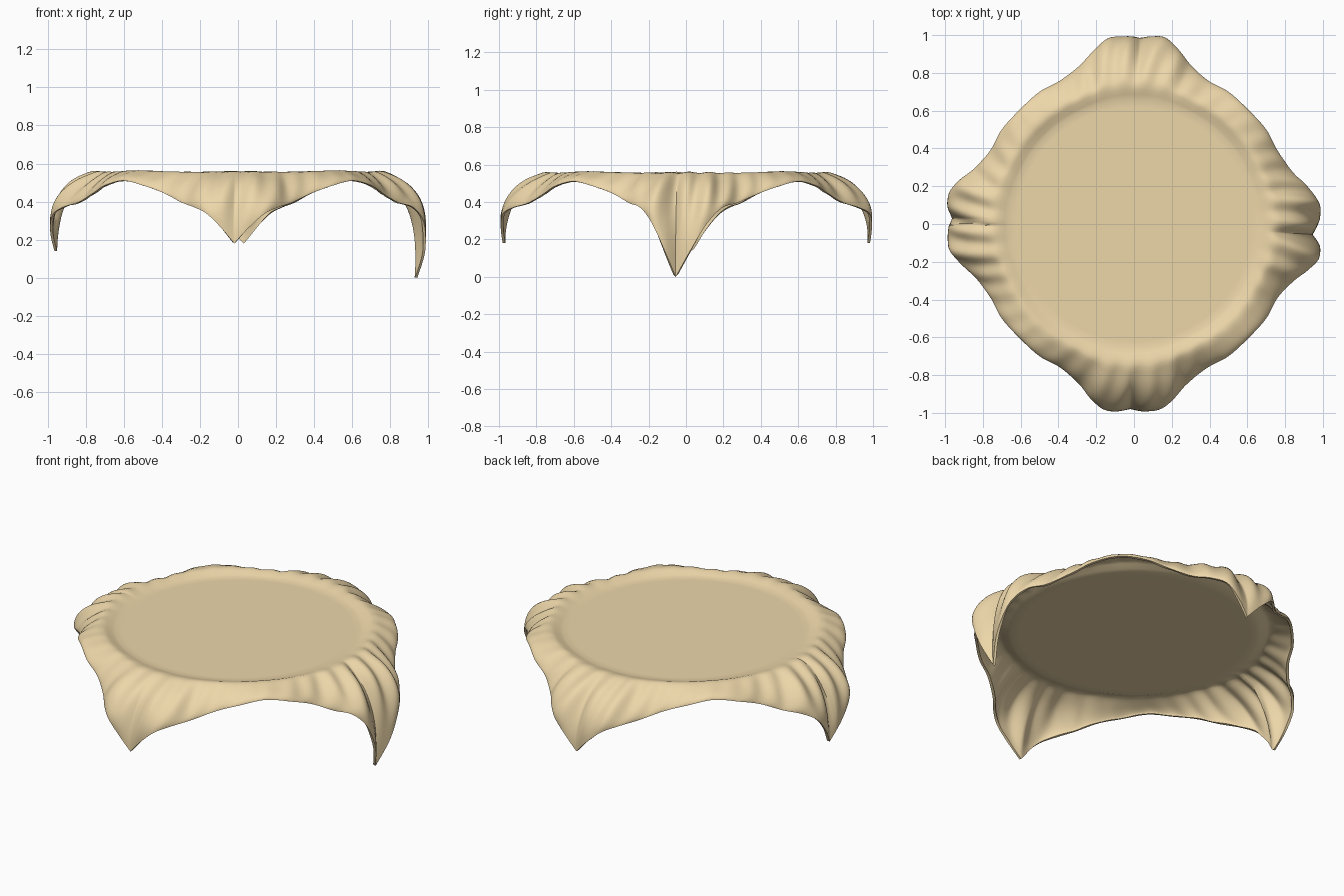
import bpy, bmesh, math
from mathutils import Vector

if "Cube" in bpy.data.objects:
    bpy.data.objects.remove(bpy.data.objects["Cube"])

# Hanging hem, from a corner tip to the middle of a side: sideways, outwards, height
HEM = [(0, .97, .18), (.07, .982, .26), (.15, .975, .335), (.22, .92, .37),
       (.29, .84, .395), (.39, .76, .445), (.5, .70, .485), (.605, .605, .51)]
# Corners (right, back, left, front): sideways shift, tip height, tip inset, push out, ripple
CORNERS = [(-.055, 0.0, .03, .002, .014), (-.03, .18, .0, .014, .009),
           (-.03, .14, .01, .004, .012), (-.02, .18, .0, .010, .006)]
TOP_Z, FLAT_R = .538, .66
STEPS, RINGS = 7, 20


def hem_point(corner, i, side):
    shift, tip, inset, push, _ = CORNERS[corner]
    a, d, z = HEM[i]
    fade = max(0, 1 - a / .4)
    z -= (.18 - tip) * max(0, 1 - a / .2)
    d += push * fade - (inset if i == 0 else 0)
    p = Vector((d, a * side + shift * fade, z))
    ang = corner * math.pi / 2
    c, s = math.cos(ang), math.sin(ang)
    return Vector((p.x * c - p.y * s, p.x * s + p.y * c, p.z))


def spline(pts, steps):
    out = []
    for i in range(len(pts) - 1):
        a, b = pts[max(i - 1, 0)], pts[i]
        c, d = pts[i + 1], pts[min(i + 2, len(pts) - 1)]
        for k in range(steps):
            t = k / steps
            out.append(.5 * (2 * b + (c - a) * t + (2 * a - 5 * b + 4 * c - d) * t * t
                             + (3 * b - a - 3 * c + d) * t ** 3))
    return out


# Full hem loop, sharp only at the four tips
hem = []
for q in range(4):
    n = (q + 1) % 4
    pts = [hem_point(q, i, 1) for i in range(len(HEM))]
    pts += [hem_point(n, i, -1) for i in range(len(HEM) - 2, -1, -1)]
    hem += spline(pts, STEPS)


def drape(edge):
    """Column of cloth points from the table rim down to the hem."""
    R, ang = math.hypot(edge.x, edge.y), math.atan2(edge.y, edge.x)
    q = round(ang / (math.pi / 2))
    near = math.exp(-((ang - q * math.pi / 2) / .36) ** 2)
    amp = CORNERS[q % 4][4] * near + .002
    p = [(FLAT_R, TOP_Z), (FLAT_R + .53 * (R - FLAT_R), .572 + .028 * near),
         (R + .015 * near, max(edge.z + .03, .42)), (R, edge.z)]
    col = []
    for k in range(RINGS + 1):
        t = k / RINGS
        w = [(1 - t) ** 3, 3 * t * (1 - t) ** 2, 3 * t * t * (1 - t), t ** 3]
        r = sum(a * b[0] for a, b in zip(w, p))
        z = sum(a * b[1] for a, b in zip(w, p))
        fold = amp * math.sin(math.pi * t) * math.sin(42 * ang + 4 * t + q)
        z += .012 * math.exp(-((r - .73) / .05) ** 2) * min(1, t * 5) + fold * .5
        r += fold
        col.append(Vector((r * math.cos(ang), r * math.sin(ang), z)))
    return col


# Cloth surface: flat disc plus draped rings
bm = bmesh.new()
cols = []
for e in hem:
    d = Vector((e.x, e.y, 0)).normalized()
    inner = [d * r + Vector((0, 0, TOP_Z)) for r in (.2, .4, .55, .62)]
    cols.append([bm.verts.new(v) for v in inner + drape(e)])
centre = bm.verts.new((0, 0, TOP_Z))
for i, a in enumerate(cols):
    b = cols[(i + 1) % len(cols)]
    bm.faces.new((centre, a[0], b[0]))
    for k in range(len(a) - 1):
        bm.faces.new((a[k], a[k + 1], b[k + 1], b[k]))
bmesh.ops.recalc_face_normals(bm, faces=bm.faces)
if sum(f.normal.z for f in bm.faces) < 0:
    bmesh.ops.reverse_faces(bm, faces=bm.faces)
me = bpy.data.meshes.new("tablecloth")
bm.to_mesh(me)
bm.free()
cloth = bpy.data.objects.new("tablecloth", me)
bpy.context.collection.objects.link(cloth)

# Fabric thickness
solid = cloth.modifiers.new("thickness", 'SOLIDIFY')
solid.thickness = .014
solid.offset = -1

# Cream fabric
mat = bpy.data.materials.new("cream_fabric")
mat.diffuse_color = (.85, .68, .40, 1)
mat.use_nodes = True
mat.node_tree.nodes["Principled BSDF"].inputs["Base Color"].default_value = mat.diffuse_color
me.materials.append(mat)
bpy.context.view_layer.objects.active = cloth
cloth.select_set(True)
bpy.ops.object.modifier_apply(modifier="thickness")
bpy.ops.object.shade_smooth_by_angle(angle=math.radians(50))
